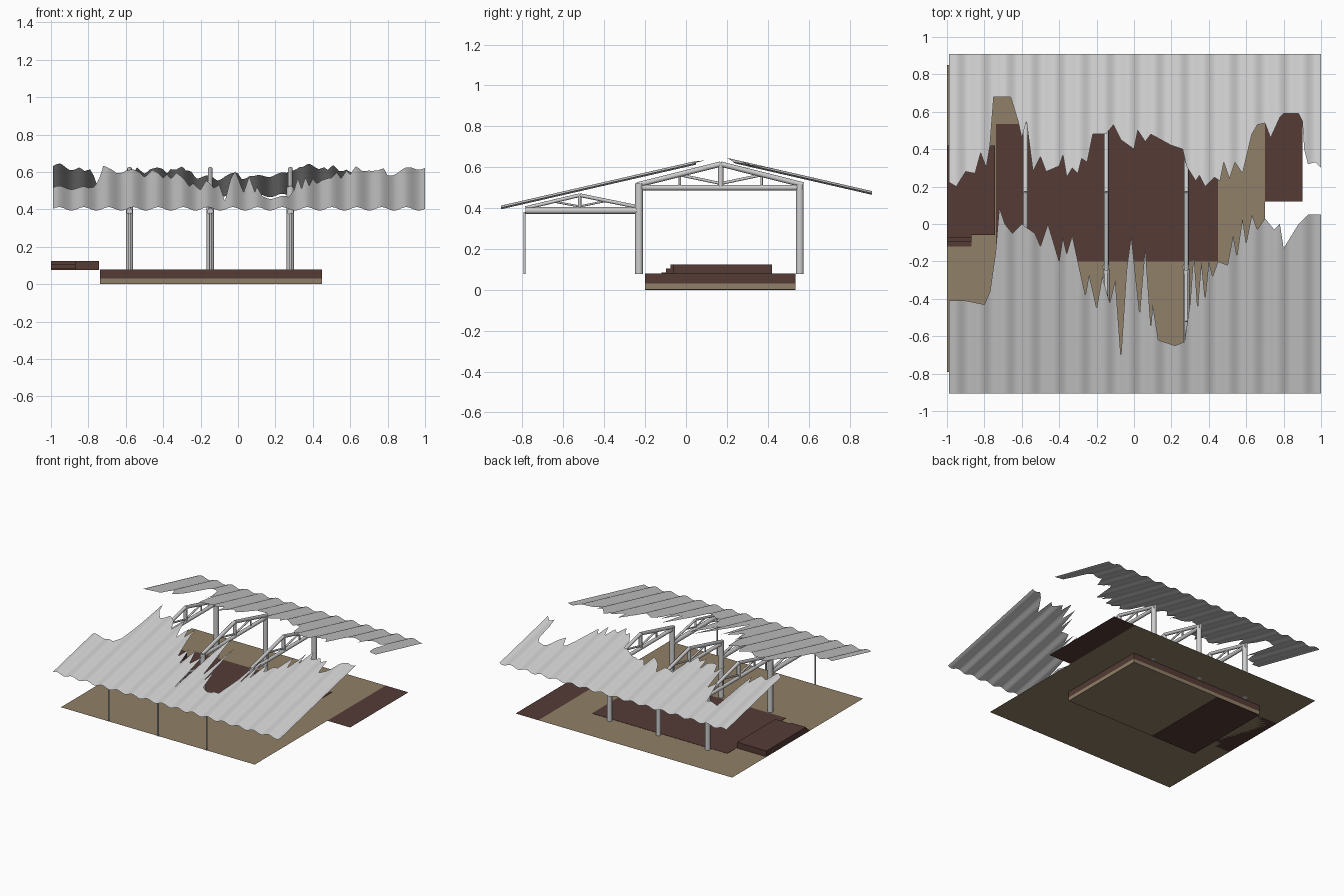
import bpy, bmesh, math
from mathutils import Vector

if "Cube" in bpy.data.objects:
    bpy.data.objects.remove(bpy.data.objects["Cube"])


def material(name, rgb):
    m = bpy.data.materials.new(name)
    m.diffuse_color = (*rgb, 1)
    m.use_nodes = True
    m.node_tree.nodes["Principled BSDF"].inputs["Base Color"].default_value = m.diffuse_color
    return m


METAL = material("pale_metal", (0.62, 0.62, 0.62))
TAN = material("tan_earth", (0.28, 0.215, 0.135))
BROWN = material("dark_brown_floor", (0.09, 0.044, 0.036))


def finish(name, bm, mat):
    me = bpy.data.meshes.new(name)
    bm.to_mesh(me)
    bm.free()
    me.materials.append(mat)
    ob = bpy.data.objects.new(name, me)
    bpy.context.collection.objects.link(ob)
    return ob


def smooth(ob):
    bpy.ops.object.select_all(action='DESELECT')
    ob.select_set(True)
    bpy.context.view_layer.objects.active = ob
    bpy.ops.object.shade_smooth_by_angle(angle=math.radians(40))


def box(name, x, y, z, mat):
    bm = bmesh.new()
    bmesh.ops.create_cube(bm, size=1)
    for v in bm.verts:
        v.co = [a + (b - a) * (c + 0.5) for (a, b), c in zip((x, y, z), v.co)]
    return finish(name, bm, mat)


def sheet(name, x, y, z, mat):
    bm = bmesh.new()
    bm.faces.new([bm.verts.new(p) for p in
                  ((x[0], y[0], z), (x[1], y[0], z), (x[1], y[1], z), (x[0], y[1], z))])
    return finish(name, bm, mat)


def bar(bm, a, b, r):
    a, b = Vector(a), Vector(b)
    d = b - a
    mat = d.to_track_quat('Z', 'Y').to_matrix().to_4x4()
    mat.translation = (a + b) / 2
    bmesh.ops.create_cone(bm, cap_ends=True, segments=14, radius1=r, radius2=r,
                          depth=d.length, matrix=mat)


# Ground, floor slab and steps
G = 0.077
sheet("ground", (-1, 0.7), (-0.79, 0.85), G, TAN)
sheet("side_path", (0.7, 0.9), (0.12, 0.85), G, BROWN)
box("floor_slab", (-0.737, 0.45), (-0.2, 0.535), (0.03, 0.079), BROWN)
box("slab_footing", (-0.737, 0.45), (-0.2, 0.535), (0.002, 0.03), TAN)
box("footing_plate", (-0.737, -0.34), (-0.2, 0.535), (0, 0.003), BROWN)
box("raised_platform", (-1, -0.742), (-0.06, 0.42), (G, 0.124), BROWN)
for i, (front, top) in enumerate(((-0.075, 0.124), (-0.097, 0.105), (-0.12, 0.084))):
    box(f"step_{i}", (-1, -0.87), (front, -0.06), (G, top), BROWN)

# Posts and trusses: (y, z) to (y, z), radius
BARS = {
    "main_post": [((-0.23, G), (-0.23, 0.52), 0.02), ((0.557, G), (0.557, 0.515), 0.019)],
    "porch_post": [((-0.79, G), (-0.79, 0.38), 0.006)],
    "main_truss": [((-0.22, 0.5), (0.575, 0.5), 0.014),
                   ((-0.24, 0.513), (0.17, 0.615), 0.013),
                   ((0.17, 0.615), (0.575, 0.513), 0.013),
                   ((0.17, 0.5), (0.17, 0.62), 0.013),
                   ((-0.03, 0.505), (-0.03, 0.565), 0.006),
                   ((0.37, 0.505), (0.37, 0.565), 0.006),
                   ((0.17, 0.52), (-0.03, 0.562), 0.007),
                   ((0.17, 0.52), (0.37, 0.562), 0.007)],
    "porch_truss": [((-0.785, 0.388), (-0.24, 0.388), 0.017),
                    ((-0.785, 0.4), (-0.52, 0.463), 0.009),
                    ((-0.52, 0.463), (-0.25, 0.408), 0.009),
                    ((-0.52, 0.39), (-0.52, 0.463), 0.008),
                    ((-0.52, 0.408), (-0.65, 0.432), 0.005),
                    ((-0.52, 0.408), (-0.39, 0.435), 0.005)],
}
for i, x in enumerate((-0.58, -0.148, 0.28)):
    for name, bars in BARS.items():
        bm = bmesh.new()
        for a, b, r in bars:
            bar(bm, (x, *a), (x, *b), r)
        smooth(finish(f"{name}_{i}", bm, METAL))

# Torn inner edges of the two roof sheets, as (x, y) profiles
FRONT = [(-1, -.41), (-.9, -.41), (-.8, -.43), (-.77, -.36), (-.74, -.15), (-.72, .09),
         (-.69, 0), (-.65, -.05), (-.6, 0), (-.53, -.05), (-.5, -.12), (-.46, 0),
         (-.4, -.2), (-.38, -.07), (-.36, -.16), (-.33, -.06), (-.3, -.2), (-.26, -.38),
         (-.24, -.27), (-.2, -.45), (-.17, -.28), (-.13, -.42), (-.1, -.3), (-.07, -.71),
         (-.04, -.25), (-.015, -.06), (.03, -.48), (.06, -.12), (.09, -.55), (.1, -.43),
         (.13, -.62), (.22, -.65), (.27, -.63), (.3, -.42), (.32, -.15), (.34, -.45),
         (.36, -.2), (.38, -.4), (.4, -.2), (.42, -.28), (.45, -.2), (.5, -.22),
         (.53, -.06), (.55, -.17), (.58, .03), (.6, -.1), (.63, .05), (.66, -.03),
         (.7, .03), (.75, -.03), (.78, 0), (.8, -.13), (.88, 0), (.93, .05), (1, .05)]
BACK = [(-1, .23), (-.95, .2), (-.9, .28), (-.85, .27), (-.82, .38), (-.79, .3),
        (-.77, .42), (-.75, .68), (-.66, .68), (-.62, .55), (-.6, .46), (-.575, .55),
        (-.54, .28), (-.5, .36), (-.47, .28), (-.4, .31), (-.38, .37), (-.36, .25),
        (-.33, .3), (-.3, .27), (-.28, .35), (-.25, .33), (-.22, .48), (-.15, .48),
        (-.11, .53), (-.07, .45), (0, .4), (.02, .5), (.06, .44), (.09, .48),
        (.2, .42), (.26, .4), (.28, .31), (.33, .23), (.35, .26), (.38, .2),
        (.43, .25), (.46, .23), (.48, .33), (.51, .24), (.54, .33), (.58, .27),
        (.63, .48), (.66, .53), (.7, .54), (.73, .46), (.78, .57), (.8, .59),
        (.88, .59), (.9, .55), (.91, .4), (.93, .32), (.97, .33), (1, .3)]


def edge_at(profile, x):
    for (x0, y0), (x1, y1) in zip(profile, profile[1:]):
        if x <= x1:
            return y0 + (y1 - y0) * (x - x0) / (x1 - x0)
    return profile[-1][1]


def roof(name, eave_y, eave_z, slope, profile):
    bm = bmesh.new()
    n, rows, prev = 398, 4, None
    for i in range(n + 1):
        x = -0.99 + 1.99 * i / n
        wave = 0.009 * math.sin(2 * math.pi * 15 * i / n)
        end = edge_at(profile, x)
        col = []
        for k in range(rows + 1):
            y = eave_y + (end - eave_y) * k / rows
            col.append(bm.verts.new((x, y, eave_z + slope * abs(y - eave_y) + wave)))
        if prev:
            for k in range(rows):
                bm.faces.new((prev[k], col[k], col[k + 1], prev[k + 1]))
        prev = col
    for f in bm.faces:
        f.normal_update()
        if f.normal.z < 0:
            f.normal_flip()
    smooth(finish(name, bm, METAL))


roof("front_roof_sheet", -0.905, 0.403, 0.229, FRONT)
roof("back_roof_sheet", 0.91, 0.474, 0.229, BACK)
